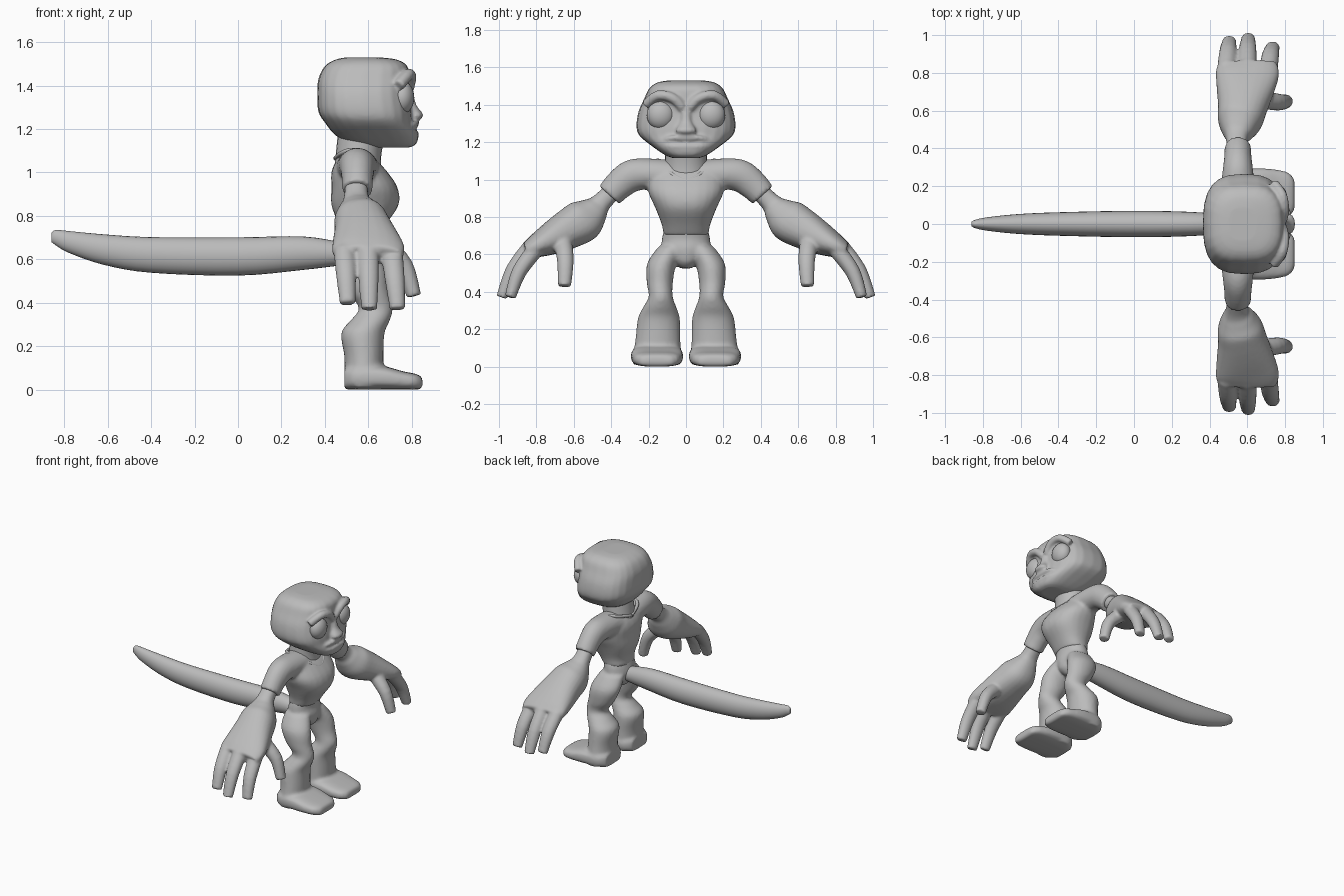
import bpy, bmesh, math
from mathutils import Vector

cube = bpy.data.objects.get("Cube")
if cube:
    bpy.data.objects.remove(cube, do_unlink=True)

X, Y, Z = Vector((1, 0, 0)), Vector((0, 1, 0)), Vector((0, 0, 1))

clay = bpy.data.materials.new("clay grey")
clay.use_nodes = True
GREY = (0.5, 0.5, 0.5, 1)
clay.diffuse_color = GREY
clay.node_tree.nodes["Principled BSDF"].inputs["Base Color"].default_value = GREY


def resample(rows, steps=4):
    """Catmull-Rom interpolation of whole rows of values."""
    rows = [Vector(r) for r in rows]
    padded = [rows[0]] + rows + [rows[-1]]
    out = []
    for a, b, c, d in zip(padded, padded[1:], padded[2:], padded[3:]):
        for k in range(steps):
            t = k / steps
            out.append(b + (c - a) * (t / 2)
                       + (a * 2 - b * 5 + c * 4 - d) * (t * t / 2)
                       + (b * 3 - a - c * 3 + d) * (t ** 3 / 2))
    return out + [rows[-1]]


def loft(bm, rows, ref=X, axis=None, power=2.0, side=1, sides=24):
    """Closed tube through rows of (x, y, z, half size along ref, other half size)."""
    rows = resample(rows)
    mids = [Vector((r[0], r[1] * side, r[2])) for r in rows]
    rings = []
    for i, row in enumerate(rows):
        run = axis or (mids[min(i + 1, len(mids) - 1)] - mids[max(i - 1, 0)]).normalized()
        u = (ref - run * ref.dot(run)).normalized()
        v = run.cross(u)
        ring = []
        for k in range(sides):
            ang = math.tau * k / sides
            c, s = math.cos(ang), math.sin(ang)
            p = u * math.copysign(abs(c) ** (2 / power), c) * row[3]
            q = v * math.copysign(abs(s) ** (2 / power), s) * row[4]
            ring.append(bm.verts.new(mids[i] + p + q))
        rings.append(ring)
    for low, high in zip(rings, rings[1:]):
        for k in range(sides):
            n = (k + 1) % sides
            bm.faces.new((low[k], low[n], high[n], high[k]))
    bm.faces.new(rings[0][::-1])
    bm.faces.new(rings[-1])


def tube(bm, points, radius, side=1):
    loft(bm, [(*p, radius, radius) for p in points], ref=Z, side=side, sides=12)


def finish(name, bm, voxel=None):
    """Make the object; a voxel size fuses its overlapping pieces into one skin."""
    bmesh.ops.recalc_face_normals(bm, faces=bm.faces)
    for f in bm.faces:
        f.smooth = True
    mesh = bpy.data.meshes.new(name)
    bm.to_mesh(mesh)
    bm.free()
    mesh.materials.append(clay)
    ob = bpy.data.objects.new(name, mesh)
    bpy.context.collection.objects.link(ob)
    if voxel:
        fuse = ob.modifiers.new("fuse", 'REMESH')
        fuse.mode = 'VOXEL'
        fuse.voxel_size = voxel
        fuse.use_smooth_shade = True
        relax = ob.modifiers.new("relax", 'SMOOTH')
        relax.factor = 0.5
        relax.iterations = 4
    return ob


# Head: stacked sections given as height, back, front, half width
bm = bmesh.new()
skull = [(1.115, .60, .79, .07), (1.13, .53, .82, .11), (1.17, .45, .83, .17),
         (1.23, .40, .805, .245), (1.28, .37, .80, .265), (1.36, .365, .79, .255),
         (1.43, .37, .79, .225), (1.49, .40, .78, .195), (1.52, .45, .73, .15),
         (1.53, .50, .65, .09)]
loft(bm, [((b + f) / 2, 0, z, (f - b) / 2, w) for z, b, f, w in skull], axis=Z, power=2.8)
# Nose wedge
loft(bm, [(.79, 0, 1.38, .015, .02), (.80, 0, 1.31, .022, .03),
          (.82, 0, 1.265, .035, .055), (.81, 0, 1.245, .03, .05)], axis=Z)
for side in (1, -1):
    # Brow ridge
    tube(bm, [(.785, .02, 1.385), (.795, .07, 1.435), (.785, .15, 1.45),
              (.74, .215, 1.40)], .027, side)
    # Lips
    for z in (1.222, 1.178):
        tube(bm, [(.822, 0, z), (.812, .08, z), (.765, .145, 1.2)], .013, side)
finish("head", bm, .009)

# Eyes
for label, side in (("left", 1), ("right", -1)):
    bm = bmesh.new()
    bmesh.ops.create_uvsphere(bm, u_segments=24, v_segments=16, radius=1)
    for v in bm.verts:
        v.co = Vector((.755 + v.co.x * .057, side * .135 + v.co.y * .075, 1.345 + v.co.z * .077))
    finish(label + "_eye", bm)

# Neck
bm = bmesh.new()
loft(bm, [(.55, 0, .98, .11, .13), (.555, 0, 1.08, .105, .115), (.57, 0, 1.18, .11, .11)], axis=Z)
finish("neck", bm)

# Torso with short sleeves
bm = bmesh.new()
trunk = [(.70, .46, .64, .12), (.76, .46, .68, .13), (.85, .43, .74, .165),
         (.93, .43, .735, .20), (1.0, .43, .69, .20), (1.05, .45, .645, .18),
         (1.09, .48, .60, .14)]
loft(bm, [((b + f) / 2, 0, z, (f - b) / 2, w) for z, b, f, w in trunk], axis=Z, power=2.3)
for side in (1, -1):
    loft(bm, [(.55, .08, 1.02, .10, .085), (.55, .20, 1.03, .09, .083), (.55, .29, 1.02, .08, .087),
              (.55, .36, .97, .072, .08), (.55, .41, .917, .07, .072)], side=side)
finish("shirt", bm, .012)

# Neckline trim, dipping at the front
bm = bmesh.new()
half = [(.45, 0, 1.065), (.48, .11, 1.09), (.54, .155, 1.1), (.63, .10, 1.045), (.68, 0, .995)]
tube(bm, half + [(x, -y, z) for x, y, z in half[-2::-1]], .011)
finish("collar", bm)

# Arms with big gloved hands
for label, side in (("left", 1), ("right", -1)):
    bm = bmesh.new()
    loft(bm, [(.545, .36, .97, .05, .05), (.545, .45, .88, .058, .053), (.55, .49, .835, .085, .08),
              (.56, .545, .785, .118, .113), (.575, .62, .74, .132, .108),
              (.59, .72, .685, .155, .088), (.60, .80, .645, .168, .064),
              (.60, .85, .62, .155, .045)], side=side, power=2.3)
    fingers = [((.49, .82, .64), (.505, .972, .395)),
               ((.60, .83, .64), (.605, .985, .37)),
               ((.71, .81, .62), (.735, .94, .37))]
    for root, tip in fingers:
        mid = Vector(root).lerp(Vector(tip), 0.5) + Vector((0, .018, .01))
        loft(bm, [(*root, .05, .045), (*mid, .046, .04), (*tip, .036, .03)], side=side)
    loft(bm, [(.67, .66, .67, .05, .05), (.765, .645, .57, .045, .042),
              (.81, .65, .43, .036, .034)], ref=Y, side=side)
    finish(label + "_arm", bm, .01)

# Pelvis, legs and boots
bm = bmesh.new()
hips = [(.525, .52, .60, .03), (.56, .475, .64, .07), (.63, .45, .65, .125),
        (.68, .455, .64, .13), (.74, .47, .65, .115)]
loft(bm, [((b + f) / 2, 0, z, (f - b) / 2, w) for z, b, f, w in hips], axis=Z)
for side in (1, -1):
    loft(bm, [(.55, .08, .64, .09, .07), (.57, .13, .55, .11, .078), (.60, .14, .45, .095, .07),
              (.635, .135, .375, .078, .064), (.61, .14, .32, .09, .088),
              (.575, .145, .26, .1, .112), (.58, .15, .15, .09, .12),
              (.58, .155, .05, .09, .13), (.58, .155, .01, .09, .13)], axis=Z, side=side)
    sole = [(.49, .09, .05), (.54, .13, .055), (.66, .14, .055),
            (.76, .132, .042), (.82, .115, .036), (.85, .08, .028)]
    loft(bm, [(x, .155, h, w, h) for x, w, h in sole], ref=Y, axis=X, power=3.2, side=side)
finish("legs", bm, .012)

# Long tail
bm = bmesh.new()
tail = [(-.86, .70, .012, .02), (-.84, .70, .022, .035), (-.78, .68, .035, .05),
        (-.62, .645, .052, .07), (-.4, .62, .062, .082), (0, .613, .07, .088),
        (.3, .628, .064, .077), (.48, .625, .05, .052)]
loft(bm, [(x, 0, z, w, h) for x, z, w, h in tail], ref=Y, axis=X)
finish("tail", bm)
